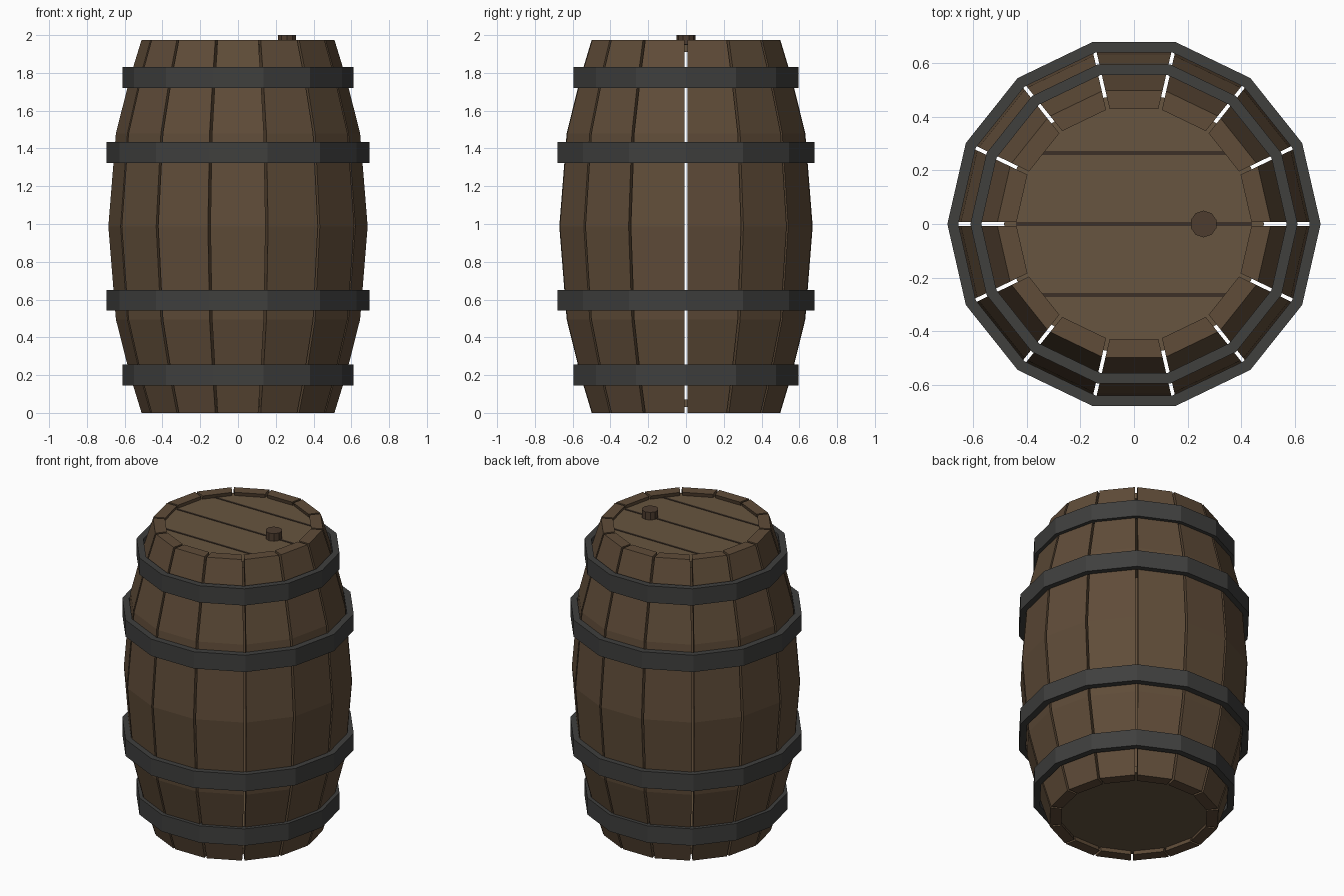
import bpy, bmesh, math
from math import sin, cos, tan, pi

if "Cube" in bpy.data.objects:
    bpy.data.objects.remove(bpy.data.objects["Cube"])

N = 14                      # staves, and sides of every hoop
H = 1.975                   # stave height
HALF = pi / N
APO = cos(HALF)


def material(name, rgb):
    m = bpy.data.materials.new(name)
    m.diffuse_color = (*rgb, 1)
    m.use_nodes = True
    m.node_tree.nodes["Principled BSDF"].inputs["Base Color"].default_value = m.diffuse_color
    return m


WOOD = material("stave_wood", (0.115, 0.072, 0.040))
LID = material("lid_wood", (0.135, 0.090, 0.050))
DARK = material("dark_wood", (0.045, 0.030, 0.020))
BUNG = material("bung_wood", (0.075, 0.045, 0.028))
IRON = material("iron", (0.050, 0.050, 0.048))


def finish(name, bm, mat):
    bmesh.ops.recalc_face_normals(bm, faces=bm.faces)
    me = bpy.data.meshes.new(name)
    bm.to_mesh(me)
    bm.free()
    me.materials.append(mat)
    ob = bpy.data.objects.new(name, me)
    bpy.context.collection.objects.link(ob)
    return ob


def sweep(bm, rings, closed):
    """Join successive four-cornered rings; cap the ends unless closed."""
    vs = [[bm.verts.new(p) for p in r] for r in rings]
    n = len(vs)
    for i in range(n if closed else n - 1):
        a, b = vs[i], vs[(i + 1) % n]
        for k in range(4):
            bm.faces.new((a[k], a[(k + 1) % 4], b[(k + 1) % 4], b[k]))
    if not closed:
        bm.faces.new(vs[0])
        bm.faces.new(vs[-1])


def disc(name, r, z0, z1, sides, mat, x=0):
    bm = bmesh.new()
    bmesh.ops.create_cone(bm, cap_ends=True, segments=sides, radius1=r, radius2=r, depth=z1 - z0)
    bmesh.ops.translate(bm, verts=bm.verts, vec=(x, 0, (z0 + z1) / 2))
    return finish(name, bm, mat)


# Bulging staves with narrow open gaps between them
lower = [(0, 0.512), (0.195, 0.572), (0.495, 0.648)]
profile = lower + [(H / 2, 0.688)] + [(H - z, r) for z, r in reversed(lower)]
THICK, GAP = 0.07, 0.007
for i in range(N):
    a = (2 * i + 1) * HALF
    rings = []
    for z, r in profile:
        ring = []
        for d, s in ((r * APO, -1), (r * APO, 1), (r * APO - THICK, 1), (r * APO - THICK, -1)):
            t = s * (d * tan(HALF) - GAP)
            ring.append((d * cos(a) - t * sin(a), d * sin(a) + t * cos(a), z))
        rings.append(ring)
    bm = bmesh.new()
    sweep(bm, rings, False)
    finish(f"stave_{i + 1}", bm, WOOD)

# Iron hoops, mirrored top and bottom
for label, zc, r in (("end", 0.2, 0.611), ("belly", 0.596, 0.697)):
    for side, z in (("lower", zc), ("upper", H - zc)):
        bm = bmesh.new()
        rings = []
        for i in range(N):
            c, s = cos(2 * i * HALF), sin(2 * i * HALF)
            rings.append([(q * c, q * s, z + h) for q, h in
                          ((r, -0.055), (r, 0.055), (r - 0.041, 0.055), (r - 0.041, -0.055))])
        sweep(bm, rings, True)
        finish(f"{side}_{label}_hoop", bm, IRON)

# Recessed lid and base
disc("lid", 0.485, 1.91, 1.95, 28, LID)
disc("base", 0.485, 0.03, 0.07, 28, LID)

# Dark plank seams across the lid
for i, y in enumerate((-0.265, 0, 0.265)):
    bm = bmesh.new()
    bmesh.ops.create_cube(bm, size=1)
    bmesh.ops.scale(bm, verts=bm.verts, vec=(2 * math.sqrt(0.44 ** 2 - y * y), 0.014, 0.01))
    bmesh.ops.translate(bm, verts=bm.verts, vec=(0, y, 1.948))
    finish(f"lid_seam_{i + 1}", bm, DARK)

# Bung in the lid
disc("bung", 0.05, 1.94, 2.0, 10, BUNG, 0.26)
